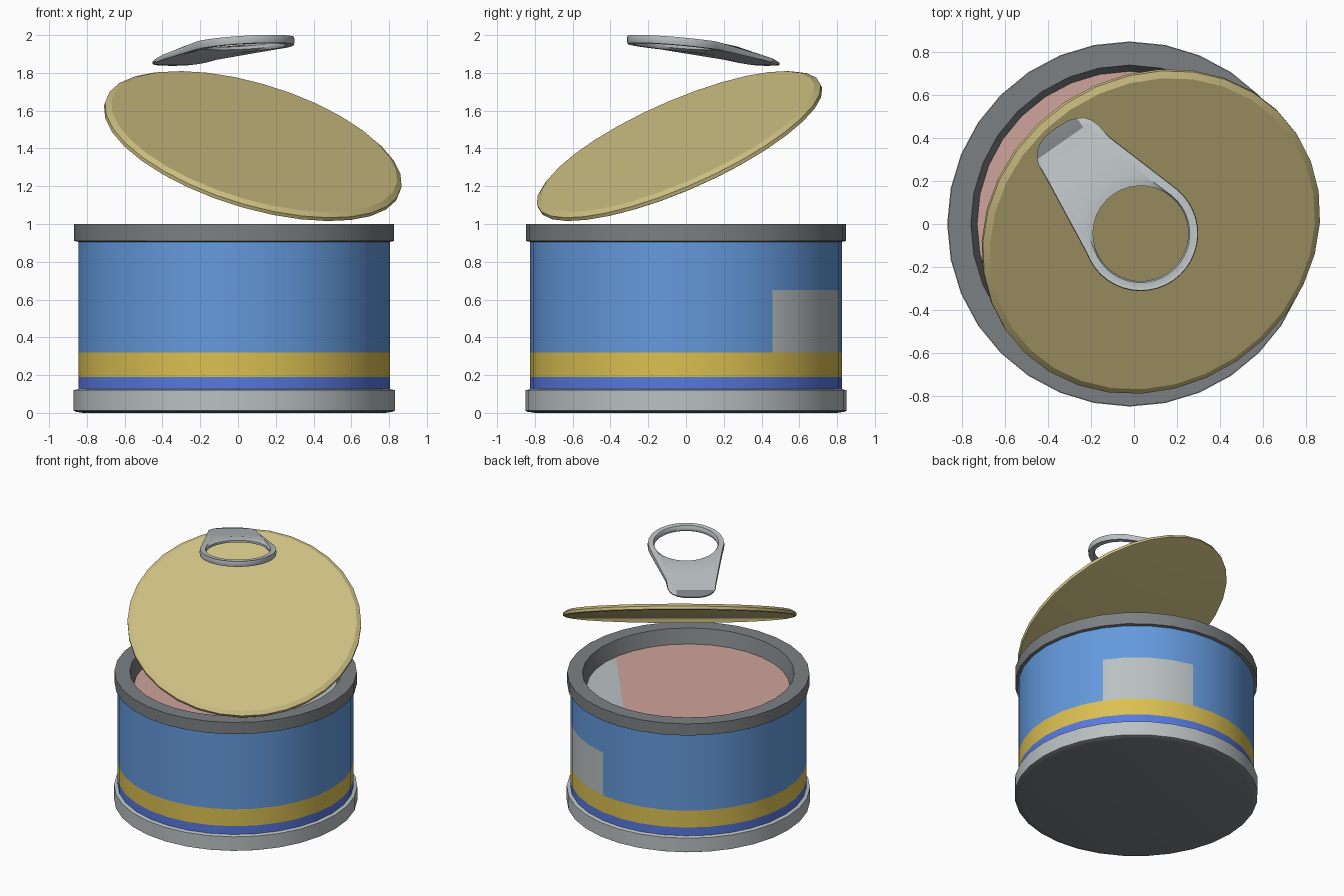
import bpy, bmesh, math
from mathutils import Vector, Matrix

if "Cube" in bpy.data.objects:
    bpy.data.objects.remove(bpy.data.objects["Cube"])

N = 32
CX = -0.02                        # can axis
DIP = math.radians(-55)           # direction in which the lid slopes down
D = Vector((math.cos(DIP), math.sin(DIP), 0))
L = Vector((-D.y, D.x, 0))        # sideways of that direction


def srgb(r, g, b):
    f = lambda c: c / 12.92 if c <= 0.04045 else ((c + 0.055) / 1.055) ** 2.4
    return (f(r / 255), f(g / 255), f(b / 255), 1)


def material(name, *rgb):
    m = bpy.data.materials.new(name)
    m.diffuse_color = srgb(*rgb)
    m.use_nodes = True
    m.node_tree.nodes["Principled BSDF"].inputs["Base Color"].default_value = m.diffuse_color
    return m


LIGHT = material("light_metal", 186, 193, 194)
DARK = material("dark_metal", 124, 128, 131)
BLUE = material("label_blue", 100, 154, 221)
YELLOW = material("label_yellow", 219, 192, 82)
INDIGO = material("label_indigo", 88, 121, 222)
PINK = material("meat_pink", 208, 163, 156)
GOLD = material("lid_gold", 206, 192, 131)


def finish(name, bm, mats, matrix=None):
    bmesh.ops.recalc_face_normals(bm, faces=bm.faces)
    me = bpy.data.meshes.new(name)
    bm.to_mesh(me)
    bm.free()
    for m in mats:
        me.materials.append(m)
    ob = bpy.data.objects.new(name, me)
    if matrix:
        ob.matrix_world = matrix
    bpy.context.collection.objects.link(ob)
    bpy.context.view_layer.objects.active = ob
    ob.select_set(True)
    bpy.ops.object.shade_smooth_by_angle(angle=math.radians(30))
    ob.select_set(False)
    return ob


def lathe(profile, cap_start=False, cap_end=False, closed=False):
    """Turn (radius, z) points round the z axis."""
    bm = bmesh.new()
    rings = [[bm.verts.new((r * math.cos(2 * math.pi * i / N),
                            r * math.sin(2 * math.pi * i / N), z))
              for i in range(N)] for r, z in profile]
    pairs = list(zip(rings, rings[1:])) + ([(rings[-1], rings[0])] if closed else [])
    for a, b in pairs:
        for i in range(N):
            j = (i + 1) % N
            bm.faces.new((a[i], a[j], b[j], b[i]))
    if cap_start:
        bm.faces.new(rings[0])
    if cap_end:
        bm.faces.new(rings[-1])
    return bm


def cut(bm, co, no):
    bmesh.ops.bisect_plane(bm, geom=bm.verts[:] + bm.edges[:] + bm.faces[:],
                           plane_co=co, plane_no=no)


CAN = Matrix.Translation((CX, 0, 0))

# bottom rim with dark underside
bm = lathe([(0.80, 0.0), (0.838, 0.006), (0.85, 0.012), (0.85, 0.12), (0.823, 0.127)],
           cap_start=True)
for f in bm.faces:
    if f.calc_center_median().z < 0.01:
        f.material_index = 1
finish("bottom_rim", bm, [LIGHT, DARK], CAN)

# label wall: stripes by height, bare patch by direction
bm = lathe([(0.825, z) for z in (0.12, 0.19, 0.32, 0.65, 0.91)])
for f in bm.faces:
    c = f.calc_center_median()
    ang = math.degrees(math.atan2(c.y, c.x))
    if c.z < 0.19:
        f.material_index = 2
    elif c.z < 0.32:
        f.material_index = 1
    elif c.z < 0.65 and 33 < ang < 79:
        f.material_index = 3
finish("can_wall", bm, [BLUE, YELLOW, INDIGO, LIGHT], CAN)

# top rim with sloping inner wall
bm = lathe([(0.823, 0.905), (0.847, 0.91), (0.847, 1.0), (0.74, 1.0), (0.708, 0.88)])
finish("top_rim", bm, [DARK], CAN)

# meat surface with a bare metal segment
bm = lathe([(0.712, 0.89)], cap_start=True)
a = math.radians(38.5)
n = Vector((math.cos(a), math.sin(a), 0))
cut(bm, n * 0.475, n)
for f in bm.faces:
    f.material_index = int(f.calc_center_median().dot(n) > 0.475)
    if f.normal.z < 0:
        f.normal_flip()
ob = finish("meat", bm, [PINK, LIGHT], CAN)
if ob.data.polygons[0].normal.z < 0:
    ob.data.flip_normals()

# lid, tilted open
bm = lathe([(0.80, -0.022), (0.817, -0.016), (0.817, 0.004), (0.787, 0.022)], True, True)
tilt = Matrix.Rotation(math.radians(28.3), 4, L)
finish("lid", bm, [GOLD], Matrix.Translation((0.08, -0.037, 1.417)) @ tilt)


# pull tab: outline in (s, l) = along the dip, sideways
S0, R_OUT, R_IN = 0.054, 0.268, 0.222
outer, inner = [], []
A = 105
for i in range(25):                                   # ring end
    t = math.radians(-A + 2 * A * i / 24)
    outer.append(Vector((S0 + R_OUT * math.cos(t), R_OUT * math.sin(t))))
    inner.append(Vector((S0 + R_IN * math.cos(t), R_IN * math.sin(t))))
for i in range(13):                                   # blunt, rounded tip
    t = math.pi * i / 12
    c, s = math.cos(t), math.sin(t)
    outer.append(Vector((-0.42 - 0.155 * abs(s) ** 0.75,
                         -0.04 + 0.172 * math.copysign(abs(c) ** 0.75, c))))
    h = math.radians(A + (360 - 2 * A) * (i + 1) / 14)
    inner.append(Vector((S0 + R_IN * math.cos(h), R_IN * math.sin(h))))


def height(s):
    """Bent centre line: steep plate, flatter ring."""
    if s < -0.2:
        return 1.843 + (s + 0.57) * 0.225
    return 1.926 + (s + 0.2) * 0.105


def thick(s):
    return 0.010 + 0.011 * min(1, max(0, (s + 0.5) / 0.4))


# loops: (position from hole to outline, side up/down)
LOOPS = [(0, 0.4), (0.15, 1), (0.45, 0.9), (0.75, 0.9), (0.94, 1), (1, 0.4),
         (1, -0.4), (0.94, -1), (0.45, -0.9), (0.15, -1), (0, -0.4)]
bm = bmesh.new()
rings = []
for f, side in LOOPS:
    ring = []
    for p, q in zip(inner, outer):
        v = p.lerp(q, f)
        ring.append(bm.verts.new((v.x, v.y, height(v.x) + side * thick(v.x))))
    rings.append(ring)
M = len(outer)
for a, b in zip(rings, rings[1:] + rings[:1]):
    for i in range(M):
        j = (i + 1) % M
        bm.faces.new((a[i], a[j], b[j], b[i]))
# dark patch on the tip
cut(bm, (-0.505, 0, 0), (1, 0, 0))
cut(bm, (0, 0.065, 0), (0, 1, 0))
for f in bm.faces:
    c = f.calc_center_median()
    f.material_index = int(c.x < -0.505 and c.y < 0.065)
finish("pull_tab", bm, [LIGHT, DARK], Matrix.Rotation(DIP, 4, 'Z'))
